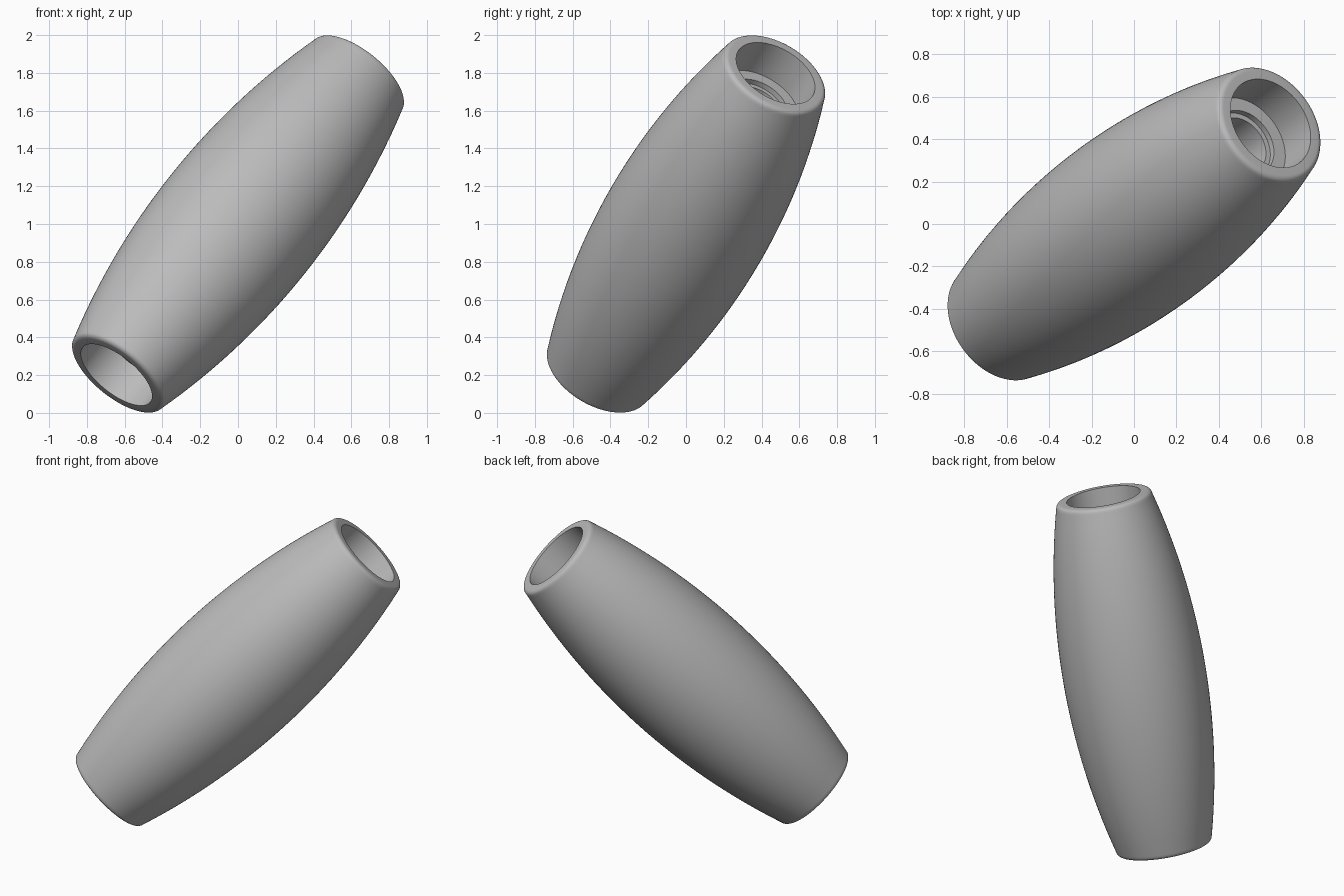
import bpy, bmesh
from math import sin, cos, radians, sqrt, pi
from mathutils import Vector, Matrix

cube = bpy.data.objects.get("Cube")
if cube:
    bpy.data.objects.remove(cube, do_unlink=True)

AXIS = Vector((0.57, 0.42, 0.707)).normalized()
HALF, MID_R, END_R, FILLET = 1.13, 0.44, 0.30, 0.03
SEGMENTS = 96

grey = bpy.data.materials.new("plain grey")
grey.use_nodes = True
colour = (0.5, 0.5, 0.5, 1)
grey.diffuse_color = colour
grey.node_tree.nodes["Principled BSDF"].inputs["Base Color"].default_value = colour

# Half profile (radius, height): bulging side, rounded rim, stepped bore
end_h = HALF - FILLET
sag = MID_R - END_R
arc_r = (end_h ** 2 + sag ** 2) / (2 * sag)
half = []
for i in range(17):
    h = end_h * i / 16
    half.append((MID_R - arc_r + sqrt(arc_r ** 2 - h ** 2), h))
for i in range(1, 7):
    a = radians(14 + 76 * i / 6)
    half.append((END_R - FILLET + FILLET * cos(a), end_h + FILLET * sin(a)))
ledge = HALF - 0.21
half += [(0.23, HALF), (0.23, ledge), (0.165, ledge),
         (0.165, ledge - 0.03), (0.14, ledge - 0.03)]

# Mirror to a closed loop and spin it around the axis
loop = half + [(r, -h) for r, h in reversed(half[1:])]
bm = bmesh.new()
verts = [bm.verts.new((r, 0, h)) for r, h in loop]
edges = [bm.edges.new((v, verts[i - 1])) for i, v in enumerate(verts)]
bmesh.ops.spin(bm, geom=verts + edges, cent=(0, 0, 0), axis=(0, 0, 1),
               angle=2 * pi, steps=SEGMENTS)
bmesh.ops.remove_doubles(bm, verts=bm.verts, dist=0.0005)
bmesh.ops.recalc_face_normals(bm, faces=bm.faces)

# Tilt the barrel and lift it to the ground
tilt = AXIS.to_track_quat('Z', 'Y').to_matrix().to_4x4()
bmesh.ops.transform(bm, matrix=Matrix.Translation((0, 0, 1)) @ tilt, verts=bm.verts)
mesh = bpy.data.meshes.new("barrel_sleeve")
bm.to_mesh(mesh)
bm.free()
mesh.materials.append(grey)
sleeve = bpy.data.objects.new("barrel_sleeve", mesh)
bpy.context.collection.objects.link(sleeve)

bpy.context.view_layer.objects.active = sleeve
sleeve.select_set(True)
bpy.ops.object.shade_smooth_by_angle(angle=radians(30))
